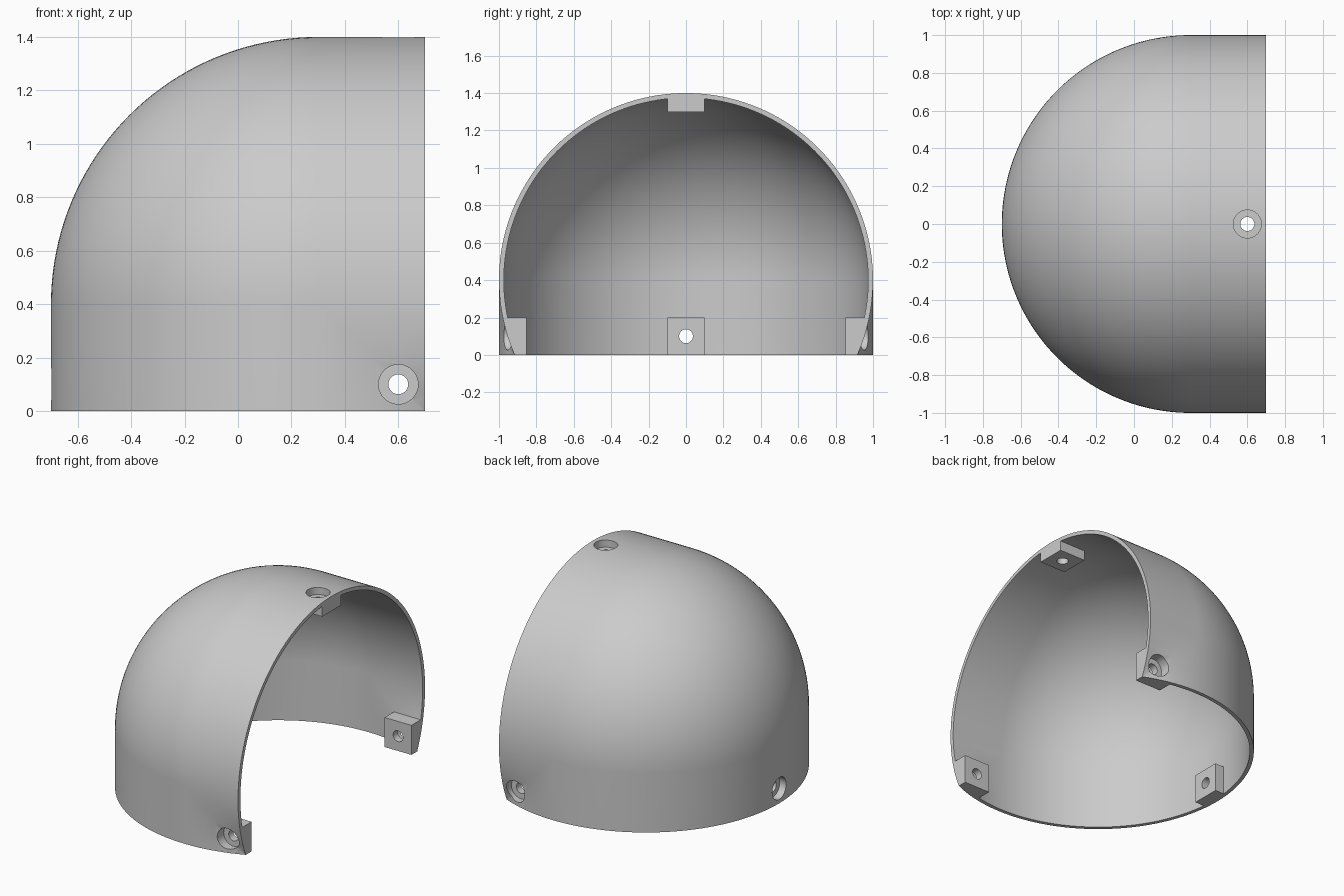
import bpy, bmesh
from math import sin, cos, pi, asin, radians
from mathutils import Matrix, Vector

if "Cube" in bpy.data.objects:
    bpy.data.objects.remove(bpy.data.objects["Cube"])

CX, CZ, X_END = 0.3, 0.4, 0.7      # dome centre and open end
OUTER, INNER = 1.0, 0.974
ROWS, EXTRA, ARC = 80, 12, 40

grey = bpy.data.materials.new("light grey")
grey.use_nodes = True
grey.diffuse_color = (0.6, 0.6, 0.6, 1)
grey.node_tree.nodes["Principled BSDF"].inputs["Base Color"].default_value = (0.6, 0.6, 0.6, 1)


def finish(bm, name):
    bmesh.ops.remove_doubles(bm, verts=bm.verts, dist=1e-5)
    bmesh.ops.recalc_face_normals(bm, faces=bm.faces)
    mesh = bpy.data.meshes.new(name)
    bm.to_mesh(mesh)
    bm.free()
    mesh.materials.append(grey)
    ob = bpy.data.objects.new(name, mesh)
    bpy.context.collection.objects.link(ob)
    return ob


def dome_grid(bm, r):
    """Rows run from the open end, over the dome and down to the floor."""
    low = asin(CZ / r)
    angles = [-low + low * i / EXTRA for i in range(EXTRA)]
    angles += [pi * i / ROWS for i in range(ROWS + 1)]
    angles += [pi + low * (i + 1) / EXTRA for i in range(EXTRA)]
    grid = []
    for a in angles:
        y, s = -r * cos(a), r * sin(a)
        if abs(s) < 1e-6:
            s = 0
        pts = [(X_END, y, CZ + s)]
        for j in range(ARC + 1):
            t = pi / 2 * j / ARC
            if s >= 0:
                pts.append((CX - s * sin(t), y, CZ + s * cos(t)))
            else:
                pts.append((CX - s, y, CZ + s))
        pts.append((CX - s, y, 0))
        grid.append([bm.verts.new(p) for p in pts])
    for a, b in zip(grid, grid[1:]):
        for j in range(len(a) - 1):
            bm.faces.new((a[j], a[j + 1], b[j + 1], b[j]))
    return grid


# Thin shell: two skins joined along both open rims
bm = bmesh.new()
out_grid, in_grid = dome_grid(bm, OUTER), dome_grid(bm, INNER)
for col in (0, -1):
    for i in range(len(out_grid) - 1):
        bm.faces.new((out_grid[i][col], out_grid[i + 1][col],
                      in_grid[i + 1][col], in_grid[i][col]))
shell = finish(bm, "dome_shell")

# Solid helper that trims the mounting blocks inside the shell wall
bm = bmesh.new()
g = dome_grid(bm, (OUTER + INNER) / 2)
for col in (0, -1):
    bm.faces.new([row[col] for row in g])
hull = finish(bm, "trim_helper")
hull.hide_render = True


def box(name, lo, hi):
    lo, hi = Vector(lo), Vector(hi)
    bm = bmesh.new()
    bmesh.ops.create_cube(bm, size=1, matrix=Matrix.Translation((lo + hi) / 2)
                          @ Matrix.Diagonal((*(hi - lo), 1)))
    return finish(bm, name)


def cylinder(name, seat, axis, radius, start, end):
    bm = bmesh.new()
    axis = Vector(axis)
    centre = Vector(seat) + axis * (start + end) / 2
    rot = axis.to_track_quat('Z', 'Y').to_matrix().to_4x4()
    bmesh.ops.create_cone(bm, cap_ends=True, segments=40, radius1=radius, radius2=radius,
                          depth=end - start, matrix=Matrix.Translation(centre) @ rot)
    ob = finish(bm, name)
    ob.hide_render = True
    return ob


def boolean(target, tool, operation, keep=False):
    mod = target.modifiers.new(operation.lower(), 'BOOLEAN')
    mod.operation, mod.object, mod.solver = operation, tool, 'EXACT'
    bpy.context.view_layer.objects.active = target
    bpy.ops.object.modifier_apply(modifier=mod.name)
    if not keep:
        bpy.data.objects.remove(tool)


# Mounting blocks: top, back wall and both sides
blocks = [
    ("top_block", (0.5, -0.1, 1.3), (X_END, 0.1, 1.45), (0.6, 0, 1.35), (0, 0, 1)),
    ("end_block", (-0.75, -0.1, 0), (-0.6, 0.1, 0.2), (-0.65, 0, 0.1), (-1, 0, 0)),
    ("left_block", (0.5, 0.854, 0), (X_END, 1.05, 0.2), (0.6, 0.904, 0.1), (0, 1, 0)),
    ("right_block", (0.5, -1.05, 0), (X_END, -0.854, 0.2), (0.6, -0.904, 0.1), (0, -1, 0)),
]
for name, lo, hi, seat, axis in blocks:
    block = box(name, lo, hi)
    boolean(block, hull, 'INTERSECT', keep=True)
    boolean(shell, block, 'UNION')

# Counterbored screw holes
for name, lo, hi, seat, axis in blocks:
    boolean(shell, cylinder("counterbore", seat, axis, 0.074, 0, 0.2), 'DIFFERENCE')
    boolean(shell, cylinder("screw_hole", seat, axis, 0.037, -0.1, 0.1), 'DIFFERENCE')
bpy.data.objects.remove(hull)

# Smooth dome with sharp rims
bpy.ops.object.select_all(action='DESELECT')
shell.select_set(True)
bpy.context.view_layer.objects.active = shell
bpy.ops.object.shade_smooth_by_angle(angle=radians(30))
